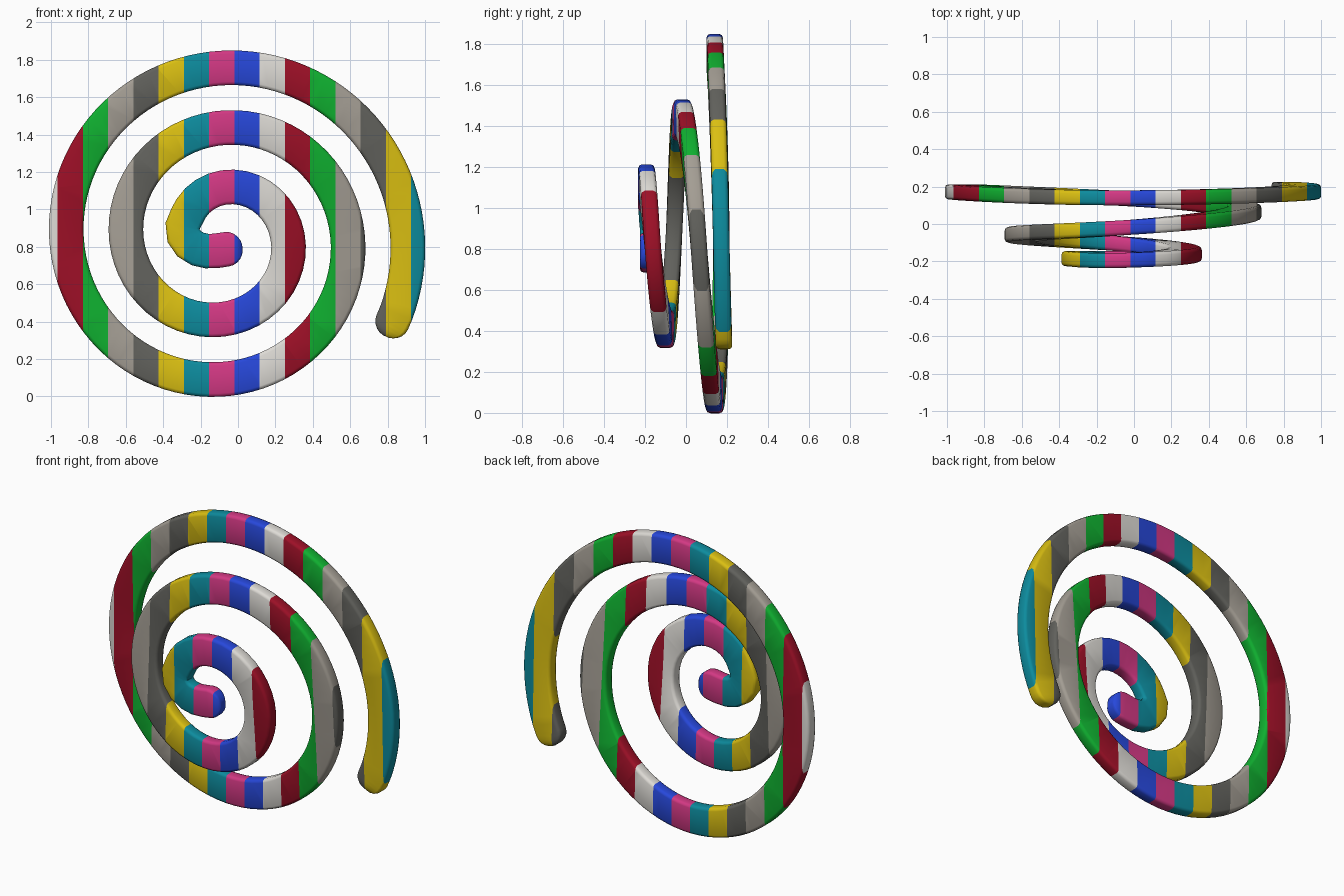
import bpy, bmesh, math
from mathutils import Vector

if "Cube" in bpy.data.objects:
    bpy.data.objects.remove(bpy.data.objects["Cube"])

CX, CZ = -0.085, 0.844      # spiral centre
R0, PITCH = 0.192, 0.32     # radius at the inner left, growth per turn
HALF_W, HALF_T = 0.0925, 0.04
T_END = 2.586

# Stripe colours in order from the left
COLOURS = [
    ("white", (0.73, 0.71, 0.67)), ("red", (0.34, 0.005, 0.02)),
    ("green", (0.005, 0.44, 0.03)), ("light_grey", (0.37, 0.34, 0.295)),
    ("dark_grey", (0.119, 0.119, 0.107)), ("yellow", (0.70, 0.52, 0.006)),
    ("teal", (0.004, 0.26, 0.34)), ("magenta", (0.65, 0.04, 0.23)),
    ("blue", (0.02, 0.064, 0.70)),
]
STRIPE0, STRIPE_W = -0.965, 0.135


def catmull(p0, p1, p2, p3, u):
    return 0.5 * (2 * p1 + (p2 - p0) * u + (2 * p0 - 5 * p1 + 4 * p2 - p3) * u * u
                  + (3 * p1 - p0 - 3 * p2 + p3) * u ** 3)


# Depth of the coil at each quarter turn, starting at the inner left
DEPTH = [-0.185, -0.183, -0.195, -0.165, -0.105, -0.06, -0.022, 0.06, 0.138,
         0.172, 0.14, 0.172, 0.21, 0.22]


def depth(t):
    q = max(t, 0) * 4
    i = int(q)
    g = lambda k: DEPTH[max(0, min(k + 1, len(DEPTH) - 1))]
    return catmull(g(i - 1), g(i), g(i + 1), g(i + 2), q - i)


# Control path: hooked centre, then an even spiral turning clockwise
ctrl = [Vector((x, -0.185, z)) for x, z in
        [(0.025, 0.797), (-0.07, 0.786), (-0.155, 0.776), (-0.235, 0.797),
         (-0.285, 0.847), (-0.297, 0.91)]]
steps = 100
for i in range(steps + 1):
    t = 0.1 + (T_END - 0.1) * i / steps
    r, a = R0 + PITCH * t, 2 * math.pi * t
    ctrl.append(Vector((CX - r * math.cos(a), depth(t), CZ + r * math.sin(a))))

# Dense path with running length
dense = []
for i in range(len(ctrl) - 1):
    p = [ctrl[max(0, min(k, len(ctrl) - 1))] for k in (i - 1, i, i + 1, i + 2)]
    dense += [catmull(*p, u / 8) for u in range(8)]
dense.append(ctrl[-1])
length = [0.0]
for a, b in zip(dense, dense[1:]):
    length.append(length[-1] + (b - a).length)
TOTAL = length[-1]


def at(s):
    s = max(0, min(s, TOTAL))
    k = next((i for i in range(1, len(length)) if length[i] >= s), len(length) - 1)
    return dense[k - 1].lerp(dense[k], (s - length[k - 1]) / (length[k] - length[k - 1]))


# Rounded rectangle section (across, depth)
section = []
B = 0.018
for sx, sy, a0 in ((1, 1, 0), (-1, 1, 90), (-1, -1, 180), (1, -1, 270)):
    for da in (0, 45, 90):
        a = math.radians(a0 + da)
        section.append((sx * (HALF_W - B) + B * math.cos(a), sy * (HALF_T - B) + B * math.sin(a)))

# Sample positions, closer together at the rounded ends
CAP = 0.085
ends = [0.0015, 0.008, 0.02, 0.038, 0.06, CAP]
n = 190
stations = (ends + [CAP + (TOTAL - 2 * CAP) * i / n for i in range(1, n)]
            + [TOTAL - e for e in reversed(ends)])

# Sweep the coil
bm = bmesh.new()
rings = []
for s in stations:
    d = at(s + 0.012) - at(s - 0.012)
    across = Vector((-d.z, 0, d.x)).normalized()
    e = min(s, TOTAL - s)
    k = math.sqrt(1 - (1 - e / CAP) ** 2) if e < CAP else 1
    kt = 0.5 + 0.5 * min(1, k * 1.3)
    c = at(s)
    rings.append([bm.verts.new(c + across * (u * k) + Vector((0, v * kt, 0))) for u, v in section])
m = len(section)
for a, b in zip(rings, rings[1:]):
    for i in range(m):
        j = (i + 1) % m
        bm.faces.new((a[i], a[j], b[j], b[i]))
bm.faces.new(rings[0])
bm.faces.new(rings[-1])
bmesh.ops.recalc_face_normals(bm, faces=bm.faces)

# Cut upright stripes and colour them by x position
for i in range(15):
    bmesh.ops.bisect_plane(bm, geom=bm.verts[:] + bm.edges[:] + bm.faces[:],
                           plane_co=(STRIPE0 + i * STRIPE_W, 0, 0), plane_no=(1, 0, 0))
for f in bm.faces:
    x = f.calc_center_median().x
    f.material_index = (math.floor((x - STRIPE0) / STRIPE_W) + 1) % len(COLOURS)

mesh = bpy.data.meshes.new("spiral_coil")
bm.to_mesh(mesh)
bm.free()
for name, c in COLOURS:
    mat = bpy.data.materials.new(name)
    mat.diffuse_color = (*c, 1)
    mat.use_nodes = True
    mat.node_tree.nodes["Principled BSDF"].inputs["Base Color"].default_value = mat.diffuse_color
    mesh.materials.append(mat)
coil = bpy.data.objects.new("spiral_coil", mesh)
bpy.context.collection.objects.link(coil)
bpy.context.view_layer.objects.active = coil
coil.select_set(True)
bpy.ops.object.shade_smooth_by_angle(angle=math.radians(50))
